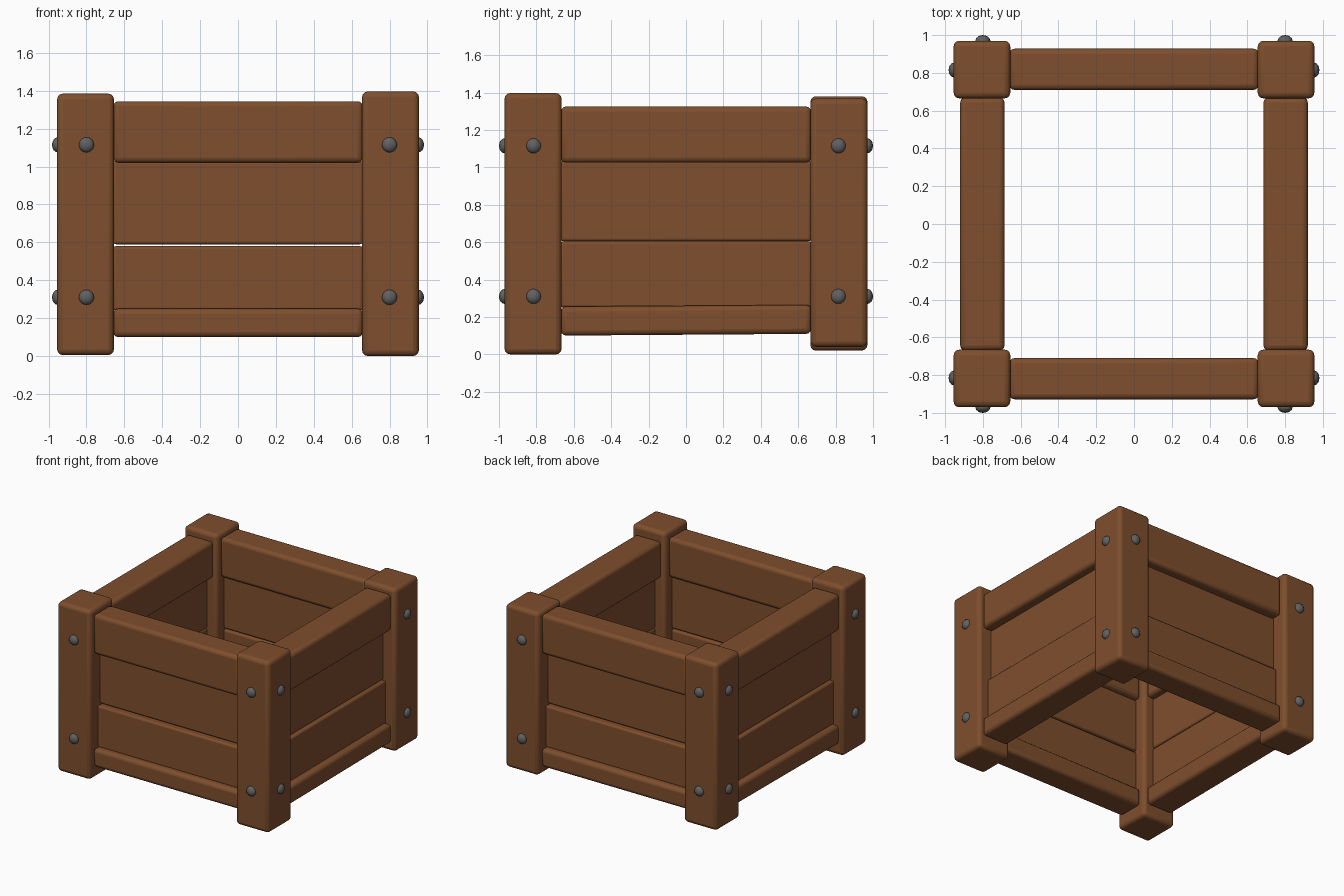
import bpy
import math
from mathutils import Matrix

cube = bpy.data.objects.get("Cube")
if cube:
    bpy.data.objects.remove(cube, do_unlink=True)


def material(name, rgb):
    mat = bpy.data.materials.new(name)
    mat.use_nodes = True
    mat.diffuse_color = (*rgb, 1)
    mat.node_tree.nodes["Principled BSDF"].inputs["Base Color"].default_value = (*rgb, 1)
    return mat


wood = material("brown wood", (0.21, 0.077, 0.026))
metal = material("dark grey metal", (0.12, 0.12, 0.12))


def beam(name, x, y, z, bevel, tilt=0):
    """Rounded wooden box from (min, max) ranges; tilt leans it about x."""
    size = [r[1] - r[0] for r in (x, y, z)]
    centre = [(r[0] + r[1]) / 2 for r in (x, y, z)]
    bpy.ops.mesh.primitive_cube_add(size=1, location=centre)
    ob = bpy.context.object
    ob.name = name
    ob.data.transform(Matrix.Diagonal((*size, 1)))
    ob.rotation_euler.x = tilt
    ob.data.materials.append(wood)
    mod = ob.modifiers.new("rounded edges", 'BEVEL')
    mod.width = bevel
    mod.segments = 3
    bpy.ops.object.shade_smooth_by_angle(angle=math.radians(40))


def bolt(name, location, axis):
    """Shallow domed bolt head, flattened along its axis."""
    bpy.ops.mesh.primitive_uv_sphere_add(segments=12, ring_count=8, radius=0.04, location=location)
    ob = bpy.context.object
    ob.name = name
    ob.scale[axis] = 0.75
    ob.data.materials.append(metal)
    bpy.ops.object.shade_smooth_by_angle(angle=math.radians(60))


# Corner posts, each cut to a slightly different height
posts = {
    "front_right": (-1, -1, 0.005, 1.385),
    "front_left": (1, -1, 0.0, 1.397),
    "back_right": (-1, 1, 0.02, 1.38),
    "back_left": (1, 1, 0.04, 1.368),
}
for name, (sx, sy, low, high) in posts.items():
    x = sorted((sx * 0.655, sx * 0.955))
    y = sorted((sy * 0.665, sy * 0.97))
    beam(name + "_post", x, y, (low, high), 0.03)
    for level, z in (("lower", 0.31), ("upper", 1.115)):
        bolt(f"{name}_{level}_bolt_y", (sx * 0.8, sy * 0.97, z), 1)
        bolt(f"{name}_{level}_bolt_x", (sx * 0.952, sy * 0.815, z), 0)

# Wall boards: name, inner and outer distance from centre, height range, rounding
end_boards = [
    ("top_rail", 0.71, 0.928, (1.02, 1.345), 0.028),
    ("upper_plank", 0.75, 0.85, (0.59, 1.03), 0.015),
    ("lower_plank", 0.75, 0.875, (0.24, 0.58), 0.015),
    ("bottom_rail", 0.71, 0.928, (0.10, 0.25), 0.028),
]
side_boards = [
    ("top_rail", 0.685, 0.92, (1.025, 1.325), 0.028),
    ("upper_plank", 0.74, 0.845, (0.605, 1.035), 0.015),
    ("lower_plank", 0.74, 0.87, (0.25, 0.605), 0.015),
    ("bottom_rail", 0.685, 0.92, (0.105, 0.26), 0.028),
]
span_x, span_y = (-0.66, 0.66), (-0.67, 0.67)

for side, s in (("front", -1), ("back", 1)):
    for name, inner, outer, z, bevel in end_boards:
        beam(f"{side}_{name}", span_x, sorted((s * inner, s * outer)), z, bevel)

for side, s in (("right", -1), ("left", 1)):
    for name, inner, outer, z, bevel in side_boards:
        tilt = 0.007 if name == "bottom_rail" else 0
        beam(f"{side}_{name}", sorted((s * inner, s * outer)), span_y, z, bevel, tilt)
